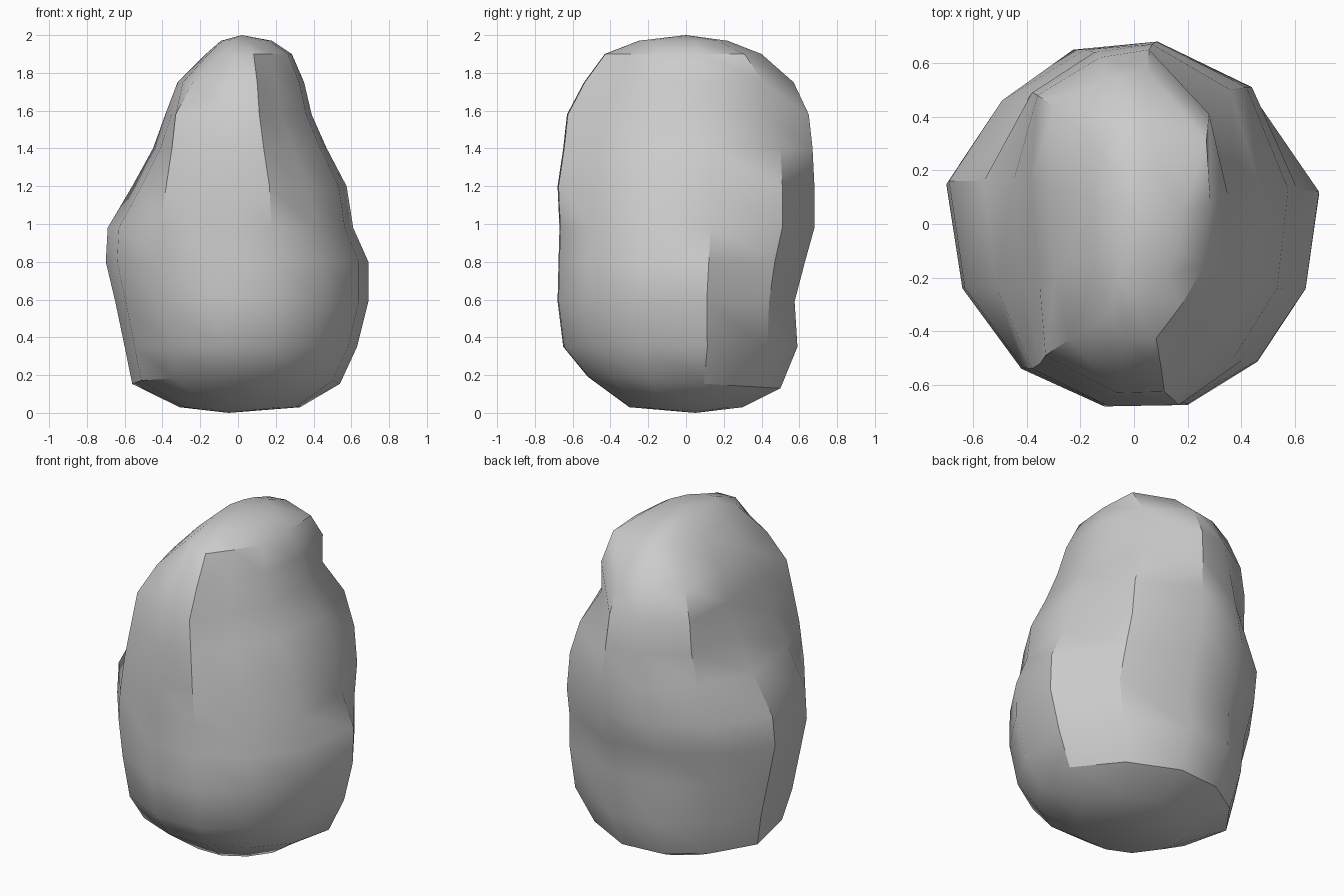
import bpy, bmesh

# Irregular twelve-sided plan outline of the boulder
outline = [(0.10, 0.68), (0.44, 0.51), (0.69, 0.13), (0.64, -0.24),
           (0.46, -0.51), (0.20, -0.67), (-0.12, -0.675), (-0.42, -0.54),
           (-0.64, -0.24), (-0.70, 0.16), (-0.50, 0.46), (-0.23, 0.65)]

# Levels: height, x min, x max, y min, y max, front-right bulge,
# then corners that leave the plain outline: {corner: (x, y)}
levels = [
    (0.03, -0.31, 0.33, -0.30, 0.30, 1.0, {}),
    (0.16, -0.56, 0.54, -0.52, 0.50, 1.0, {1: (0.36, 0.36)}),
    (0.35, -0.60, 0.63, -0.65, 0.59, 1.0, {1: (0.44, 0.43)}),
    (0.59, -0.65, 0.69, -0.68, 0.575, 1.0, {1: (0.47, 0.44)}),
    (0.80, -0.70, 0.69, -0.675, 0.63, 1.0, {1: (0.45, 0.47)}),
    (0.98, -0.69, 0.61, -0.67, 0.68, 1.0, {1: (0.44, 0.51)}),
    (1.20, -0.56, 0.575, -0.68, 0.68, 0.97, {1: (0.42, 0.51), 7: (-0.38, -0.54)}),
    (1.40, -0.45, 0.47, -0.65, 0.67, 0.93, {1: (0.36, 0.50), 7: (-0.35, -0.52),
                                             10: (-0.38, 0.49)}),
    (1.58, -0.385, 0.39, -0.63, 0.65, 0.88, {1: (0.27, 0.42), 7: (-0.33, -0.49),
                                              10: (-0.36, 0.48)}),
    (1.75, -0.32, 0.35, -0.54, 0.57, 0.88, {1: (0.28, 0.41), 7: (-0.24, -0.43),
                                             10: (-0.30, 0.44)}),
    (1.90, -0.17, 0.285, -0.43, 0.40, 0.93, {1: (0.27, 0.31)}),
    (1.97, -0.09, 0.18, -0.25, 0.22, 1.0, {}),
]


def ring(bm, z, x0, x1, y0, y1, front, corners):
    verts = []
    for i, (x, y) in enumerate(outline):
        px = x / 0.69 * x1 if x > 0 else x / 0.70 * -x0
        py = y / 0.68 * y1 if y > 0 else y / 0.675 * -y0
        if i == 4:
            px, py = px * front, py * front
        px, py = corners.get(i, (px, py))
        # The base rim sits lower at the back
        tilt = -0.06 * py if 0.1 < z < 0.2 else 0.0
        verts.append(bm.verts.new((px, py, z + tilt)))
    return verts


# Stack the rings and close both ends with shallow points
bm = bmesh.new()
rings = [ring(bm, *level) for level in levels]
bottom = bm.verts.new((-0.05, 0.05, 0.0))
top = bm.verts.new((0.02, 0.0, 2.0))
n = len(outline)
for a, b in zip(rings, rings[1:]):
    for i in range(n):
        j = (i + 1) % n
        bm.faces.new((a[i], a[j], b[j], b[i]))
for i in range(n):
    j = (i + 1) % n
    bm.faces.new((bottom, rings[0][j], rings[0][i]))
    bm.faces.new((top, rings[-1][i], rings[-1][j]))
bmesh.ops.recalc_face_normals(bm, faces=bm.faces)

mesh = bpy.data.meshes.new("boulder")
bm.to_mesh(mesh)
bm.free()
boulder = bpy.data.objects.new("boulder", mesh)
bpy.context.collection.objects.link(boulder)

# Soft sides with crisp breaks at the base and corners
bpy.context.view_layer.objects.active = boulder
boulder.select_set(True)
bpy.ops.object.shade_smooth_by_angle(angle=0.6)
